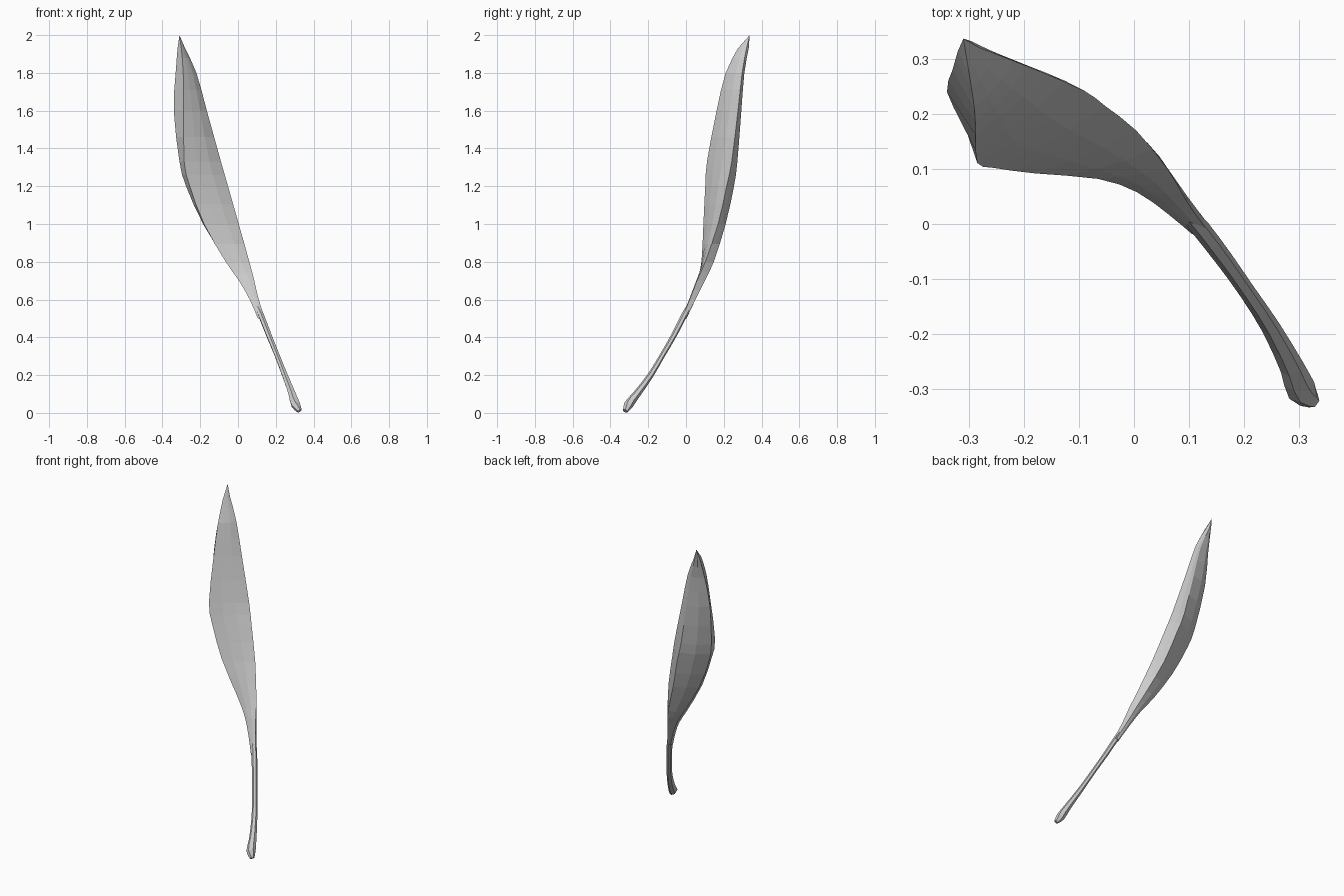
import bpy, bmesh
from mathutils import Vector as V


def spline(rows, steps):
    """Catmull-Rom interpolation through rows of numbers."""
    out = []
    for i in range(len(rows) - 1):
        a, b, c, d = (rows[max(0, min(len(rows) - 1, i + k))] for k in (-1, 0, 1, 2))
        for s in range(steps):
            t = s / steps
            out.append([0.5 * (2 * q + (r - p) * t + (2 * p - 5 * q + 4 * r - w) * t ** 2
                               + (3 * q - p - 3 * r + w) * t ** 3)
                        for p, q, r, w in zip(a, b, c, d)])
    return out + [list(rows[-1])]


def loft(name, rings, tip=None):
    bm = bmesh.new()
    loops = [[bm.verts.new(p) for p in ring] for ring in rings]
    n = len(loops[0])
    for lo, hi in zip(loops, loops[1:]):
        for i in range(n):
            j = (i + 1) % n
            bm.faces.new((lo[i], lo[j], hi[j], hi[i]))
    bm.faces.new(loops[0][::-1])
    if tip:
        end = bm.verts.new(tip)
        for i in range(n):
            bm.faces.new((loops[-1][i], loops[-1][(i + 1) % n], end))
    else:
        bm.faces.new(loops[-1])
    bmesh.ops.recalc_face_normals(bm, faces=bm.faces)
    mesh = bpy.data.meshes.new(name)
    bm.to_mesh(mesh)
    bm.free()
    obj = bpy.data.objects.new(name, mesh)
    bpy.context.collection.objects.link(obj)
    return obj


# Blade: height, then front edge, right edge, back keel, left bulge (x, y)
sections = [
    (0.50, 0.105, -0.018, 0.142, -0.022, 0.135, 0.000, 0.112, -0.002),
    (0.60, 0.062, 0.018, 0.110, 0.020, 0.097, 0.050, 0.064, 0.040),
    (0.70, 0.005, 0.058, 0.086, 0.058, 0.062, 0.100, 0.010, 0.080),
    (0.80, -0.065, 0.082, 0.060, 0.102, 0.025, 0.147, -0.060, 0.110),
    (1.00, -0.180, 0.092, 0.004, 0.170, -0.055, 0.210, -0.185, 0.130),
    (1.20, -0.255, 0.102, -0.053, 0.215, -0.115, 0.254, -0.275, 0.160),
    (1.33, -0.285, 0.111, -0.090, 0.242, -0.155, 0.272, -0.310, 0.185),
    (1.60, -0.288, 0.162, -0.165, 0.275, -0.210, 0.293, -0.340, 0.240),
    (1.80, -0.290, 0.210, -0.220, 0.297, -0.250, 0.309, -0.330, 0.280),
    (1.93, -0.300, 0.275, -0.280, 0.320, -0.295, 0.332, -0.320, 0.315),
]


def blade_ring(row):
    z = row[0]
    a, b, k, l = (V((row[i], row[i + 1], z)) for i in (1, 3, 5, 7))
    out = (a + b - k - l) * 0.5          # from back towards front face
    ridge = a.lerp(b, 0.66) + out * 0.12
    back = k.lerp(l, 0.5) - out * 0.2
    side = b.lerp(k, 0.5) - out * 0.06
    return [a, a.lerp(ridge, 0.5) + out * 0.03, ridge, b, side, k, back, l]


loft("leaf_blade", [blade_ring(r) for r in spline(sections, 2)], (-0.31, 0.337, 2.0))

# Slim curved stalk with a flared, pointed foot: centre x, y, z, radius
path = [
    (0.326, -0.322, 0.010, 0.014),
    (0.305, -0.303, 0.045, 0.027),
    (0.287, -0.260, 0.100, 0.022),
    (0.248, -0.187, 0.200, 0.017),
    (0.205, -0.122, 0.310, 0.015),
    (0.164, -0.064, 0.410, 0.016),
    (0.121, -0.008, 0.520, 0.017),
    (0.100, 0.015, 0.560, 0.015),
]
nodes = spline(path, 2)
rings = []
for i, (x, y, z, r) in enumerate(nodes):
    p, q = nodes[max(0, i - 1)], nodes[min(len(nodes) - 1, i + 1)]
    t = (V(q[:3]) - V(p[:3])).normalized()
    u = t.cross(V((0, 0, 1))).normalized()
    w = t.cross(u)
    rings.append([V((x, y, z)) + u * r * cu + w * r * cw * 0.9
                  for cu, cw in ((1, 0), (.5, .87), (-.5, .87), (-1, 0), (-.5, -.87), (.5, -.87))])
loft("leaf_stalk", rings)
